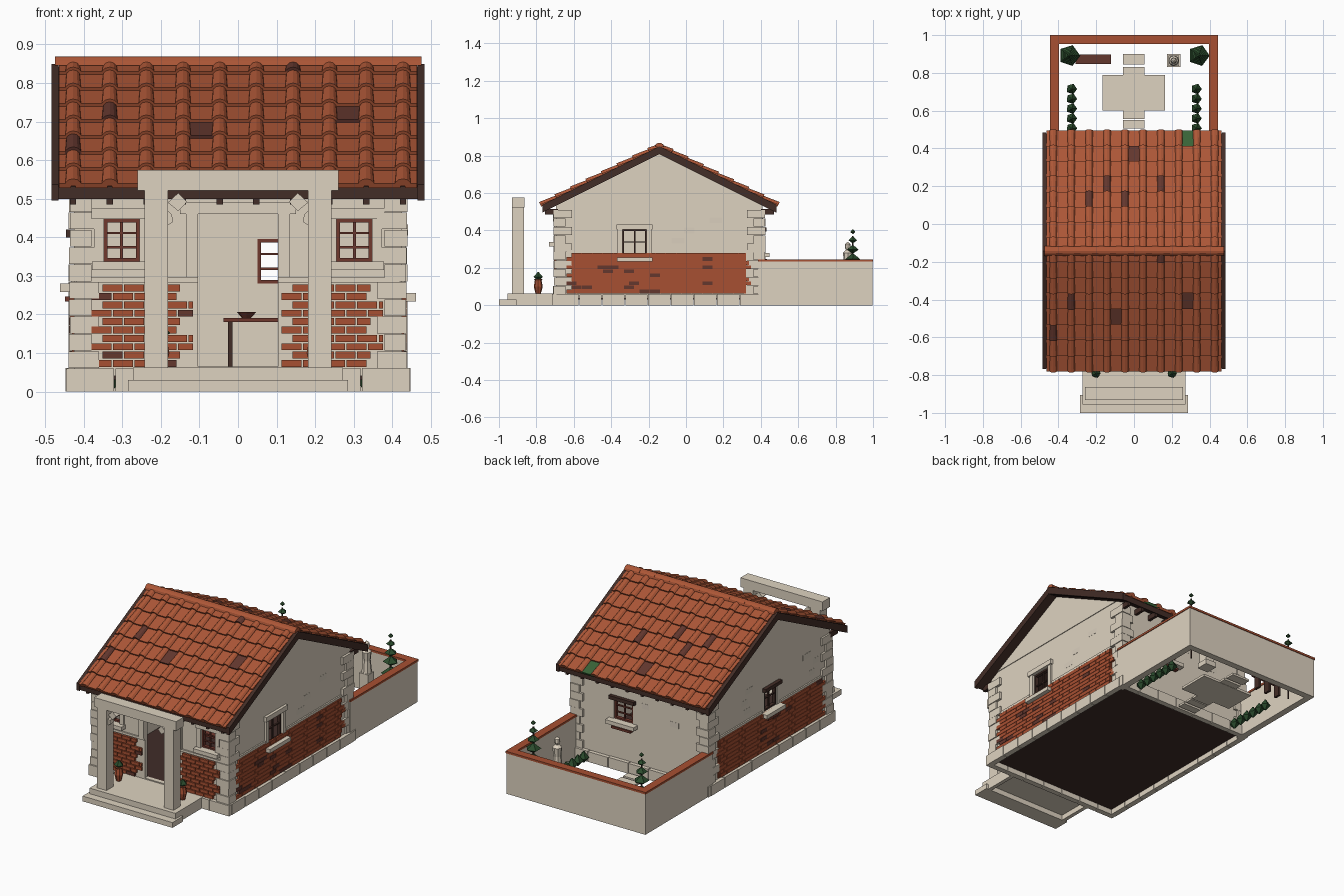
import bpy, bmesh, math, random

if "Cube" in bpy.data.objects:
    bpy.data.objects.remove(bpy.data.objects["Cube"])

random.seed(4)


def mat(name, c):
    m = bpy.data.materials.new(name)
    m.diffuse_color = (*c, 1)
    m.use_nodes = True
    m.node_tree.nodes["Principled BSDF"].inputs["Base Color"].default_value = m.diffuse_color
    return m


PLASTER = mat("plaster stone", (0.73, 0.65, 0.53))
PALE = mat("plaster patch", (0.70, 0.625, 0.515))
BRICK = mat("brick", (0.39, 0.08, 0.032))
DARKTILE = mat("burnt clay", (0.125, 0.038, 0.027))
TILE = mat("roof tile", (0.42, 0.095, 0.038))
WOOD = mat("dark wood", (0.055, 0.026, 0.020))
FRAME = mat("red brown wood", (0.16, 0.04, 0.027))
LEAF = mat("leaf green", (0.024, 0.072, 0.026))
GREENTILE = mat("green tile", (0.04, 0.125, 0.038))
FLOOR = mat("dark floor", (0.052, 0.026, 0.022))

XW, YF, YB, YR, K = 0.425, -0.695, 0.41, -0.1425, 0.50   # wall faces, ridge, roof slope


class Part:
    def __init__(self, name, *mats):
        self.name, self.mats, self.bm = name, mats, bmesh.new()

    def solid(self, rings, mi=0):
        """Loft closed rings of points and cap both ends."""
        vs = [[self.bm.verts.new(p) for p in r] for r in rings]
        n = len(vs[0])
        fs = [self.bm.faces.new((a[i], a[(i + 1) % n], b[(i + 1) % n], b[i]))
              for a, b in zip(vs, vs[1:]) for i in range(n)]
        fs += [self.bm.faces.new(vs[0][::-1]), self.bm.faces.new(vs[-1])]
        for f in fs:
            f.material_index = mi

    def box(self, x0, x1, y0, y1, z0, z1, mi=0):
        self.solid([[(x0, y0, z), (x1, y0, z), (x1, y1, z), (x0, y1, z)] for z in (z0, z1)], mi)

    def prism(self, x0, x1, yz, mi=0):
        self.solid([[(x, y, z) for y, z in yz] for x in (x0, x1)], mi)

    def lathe(self, x, y, rz, n=8, mi=0, a=0.0):
        self.solid([[(x + r * math.cos(a + 2 * math.pi * i / n), y + r * math.sin(a + 2 * math.pi * i / n), z)
                     for i in range(n)] for r, z in rz], mi)

    def on(self, side, u0, u1, n0, n1, z0, z1, mi=0):
        """Box on a wall: u runs along it, n points out of it."""
        if side == "front":
            self.box(u0, u1, YF - n1, YF - n0, z0, z1, mi)
        elif side == "back":
            self.box(u0, u1, YB + n0, YB + n1, z0, z1, mi)
        elif side == "right":
            self.box(XW + n0, XW + n1, u0, u1, z0, z1, mi)
        else:
            self.box(-XW - n1, -XW - n0, u0, u1, z0, z1, mi)

    def done(self):
        bmesh.ops.recalc_face_normals(self.bm, faces=self.bm.faces[:])
        me = bpy.data.meshes.new(self.name)
        self.bm.to_mesh(me)
        self.bm.free()
        for m in self.mats:
            me.materials.append(m)
        ob = bpy.data.objects.new(self.name, me)
        bpy.context.collection.objects.link(ob)
        return ob


# House shell with door and window openings cut out
WINDOWS = [("front", -0.302, 0.046, 0.337, 0.448), ("front", 0.302, 0.046, 0.337, 0.448),
           ("right", -0.275, 0.065, 0.255, 0.405), ("left", -0.16, 0.055, 0.28, 0.40),
           ("back", 0.11, 0.06, 0.28, 0.395)]
p = Part("house_walls", PLASTER)
eave = 0.81 - K * (YR - YF)
p.prism(-XW, XW, [(YF, 0.04), (YB, 0.04), (YB, eave), (YR, 0.81), (YF, eave)])
walls = p.done()
cutters = []
c = Part("cutter_inside")
c.box(-0.40, 0.40, YF + 0.025, YB - 0.025, -0.1, 1)
cutters.append(c.done())
for side, u, w, z0, z1 in WINDOWS + [("front", 0, 0.104, 0.065, 0.46)]:
    c = Part("cutter_" + side)
    c.on(side, u - w, u + w, -0.06, 0.06, z0, z1)
    cutters.append(c.done())
bpy.context.view_layer.objects.active = walls
for c in cutters:
    m = walls.modifiers.new("cut", "BOOLEAN")
    m.operation, m.solver, m.object = "DIFFERENCE", "EXACT", c
    bpy.ops.object.modifier_apply(modifier=m.name)
for c in cutters:
    bpy.data.objects.remove(c)

p = Part("floor", FLOOR)
p.box(-0.42, 0.42, YF + 0.005, YB - 0.005, 0.03, 0.064)
p.done()

# Window bars, stone surrounds and lintels
bars, trim = Part("window_frames", FRAME, WOOD), Part("window_surrounds", PLASTER, WOOD, FRAME)
for side, u, w, z0, z1 in WINDOWS:
    t, mi = 0.009, 0 if side in ("front", "back") else 1
    for a in (-w, w - t):
        bars.on(side, u + a, u + a + t, -0.025, -0.005, z0, z1, mi)
    bars.on(side, u - 0.004, u + 0.004, -0.02, -0.01, z0, z1, mi)
    for z in (z0, z1 - t):
        bars.on(side, u - w, u + w, -0.025, -0.005, z, z + t, mi)
    for f in ((1 / 3, 2 / 3) if mi == 0 else (0.55,)):
        z = z0 + f * (z1 - z0)
        bars.on(side, u - w, u + w, -0.02, -0.01, z - 0.003, z + 0.003, mi)
    if side in ("front", "right"):
        trim.on(side, u - w - 0.032, u + w + 0.032, 0, 0.016, z1, z1 + 0.028)
        for a in (-w - 0.025, w):
            trim.on(side, u + a, u + a + 0.025, 0, 0.01, z0, z1)
    else:
        trim.on(side, u - w - 0.02, u + w + 0.02, -0.01, 0.021, z1, z1 + 0.02, 1)
        trim.on(side, u - w, u + w, -0.01, 0.024, z0 - 0.046, z0 - 0.033, 2)
    trim.on(side, u - w - 0.03, u + w + 0.03, -0.01, 0.037, z0 - 0.022, z0)
bars.done()
trim.done()

# Brickwork: ragged ended courses, dark bricks scattered in
p = Part("brickwork", BRICK, DARKTILE)
SPANS = [("front", 0.113, 0.38), ("front", -0.38, -0.113), ("right", -0.64, 0.35), ("left", -0.64, 0.35)]
for side, a, b in SPANS:
    long_wall = side != "front"
    gap = 0.002 if long_wall else 0.004
    if long_wall:
        p.on(side, a + 0.03, b - 0.03, 0, 0.005, 0.062, 0.28)
    for r in range(10):
        z, odd = 0.064 + r * 0.0217, r % 2
        u = a + (0.028 if odd else 0)
        end = b - (0.0 if (r // 2) % 2 else 0.033)
        while u < end - 0.01:
            v = min(u + 0.056, end)
            p.on(side, u, v - gap, 0, 0.012, z, z + 0.0217 - gap, int(random.random() < 0.06))
            u = v
p.done()

# Corner stones, plinth, string course, gables
p = Part("corner_stones", PLASTER)
for sx in (-1, 1):
    for y, sy in ((YF, 1), (YB, -1)):
        for r in range(10):
            z, (lx, ly) = 0.06 + r * 0.045, ((0.045, 0.085) if r % 2 else (0.065, 0.05))
            o = 0.010 + 0.005 * random.random()
            xs = sorted((sx * (XW + o), sx * (XW - lx)))
            ys = sorted((y - sy * o, y + sy * ly))
            # thin plates on both faces of the corner
            p.box(*xs, *sorted((y - sy * o, y + sy * 0.005)), z + 0.001, z + 0.044)
            p.box(*sorted((sx * (XW + o), sx * (XW - 0.005))), *ys, z + 0.001, z + 0.044)
p.done()
p = Part("plinth_blocks", PLASTER)
for side, a, b, n in (("front", -0.447, 0.447, 7), ("back", -0.447, 0.447, 7),
                      ("left", YF, YB, 9), ("right", YF, YB, 9)):
    s = (b - a) / n
    for i in range(n):
        p.on(side, a + i * s + 0.002, a + (i + 1) * s - 0.002, -0.01, 0.022, 0,
             0.057 + 0.004 * random.random())
p.done()
p = Part("string_course", PLASTER)
for side, a, b in (("front", -0.42, -0.104), ("front", 0.104, 0.42), ("right", -0.64, -0.37),
                   ("right", -0.18, 0.38), ("left", -0.64, -0.245), ("left", -0.075, 0.38)):
    p.on(side, a, b, 0, 0.008, 0.283, 0.296)
p.done()
p = Part("gable_panels", PLASTER)
for s in (-1, 1):
    d = (0.809 - 0.56) / K
    p.prism(*sorted((s * XW, s * (XW + 0.004))), [(YR - d, 0.56), (YR + d, 0.56), (YR, 0.809)])
p.done()
p = Part("plaster_patches", PALE)
for side, a, b in (("back", -0.34, 0.0), ("right", -0.12, 0.3), ("left", 0.0, 0.3), ("left", -0.6, -0.3)):
    for i in range(3):
        u, z = random.uniform(a, b - 0.05), 0.33 + i * 0.055
        p.on(side, u, u + random.uniform(0.04, 0.07), 0, 0.0008, z, z + 0.03)
p.done()


# Roof deck, barge boards and rafter ends
def chevron(top, low, d):
    return [(YR - d, top - K * d), (YR, top), (YR + d, top - K * d),
            (YR + d, low - K * d), (YR, low), (YR - d, low - K * d)]


p = Part("roof_timber", WOOD)
p.prism(-0.467, 0.467, chevron(0.843, 0.81, 0.622))
for s in (-1, 1):
    p.prism(*sorted((s * 0.465, s * 0.484)), chevron(0.85, 0.808, 0.626))
for i in range(10):
    x = -0.4275 + i * 0.095
    for y in (-0.755, 0.40):
        p.box(x - 0.008, x + 0.008, y, y + 0.07, 0.485, 0.515)
p.done()

# Roof tiles: flat pans and tapered half round covers in overlapping courses
ANG = math.atan(K)
CA, SA = math.cos(ANG), math.sin(ANG)
ODD_PANS = {(1, 6, 4), (-1, 3, 7), (-1, 4, 3)}
ODD_COVERS = {(1, 4, 3), (1, 3, 2), (1, 3, 4), (1, 4, 6), (-1, 3, 1), (-1, 5, 0), (-1, 0, 6)}


def slope(s, x, d, h):
    return (x, YR + s * (d * CA + h * SA), 0.843 - d * SA + h * CA)


p = Part("roof_tiles", TILE, DARKTILE, GREENTILE)
for s in (-1, 1):
    start = -0.022 if s > 0 else -0.035
    L = (0.627 - start) / CA / 8
    for r in range(8):
        d0, d1 = max(start / CA + r * L, 0), start / CA + (r + 1) * L + 0.005
        for c in range(-1, 10):
            x = -0.38 + c * 0.095
            x0, x1 = max(x - 0.042, -0.464), min(x + 0.042, 0.464)
            mi = 2 if (s, r, c) == (1, 7, 7) else int((s, r, c) in ODD_PANS)
            p.solid([[slope(s, a, d, h) for a, h in ((x0, 0), (x1, 0), (x1, t), (x0, t))]
                     for d, t in ((d0, 0.005), (d1, 0.014))], mi)
        for c in range(10):
            x = -0.4275 + c * 0.095
            rings = [[slope(s, x + w * math.cos(math.pi * i / 6), d, b + w * 0.95 * math.sin(math.pi * i / 6))
                      for i in range(7)] for d, w, b in ((d0, 0.0185, 0.001), (d1, 0.0225, 0.006))]
            p.solid(rings, int((s, r, c) in ODD_COVERS))
p.done()
p = Part("ridge_tiles", TILE)
for i in range(10):
    x = -0.474 + i * 0.095
    p.solid([[(xx, YR + w * math.cos(math.pi * j / 6), 0.845 + 0.024 * math.sin(math.pi * j / 6))
              for j in range(7)] for xx, w in ((x, 0.026), (x + 0.095, 0.024))])
p.done()

# Porch: steps, posts, beam and braces
p = Part("porch_steps", PLASTER)
p.box(-0.285, 0.285, -1.0, -0.905, 0, 0.03)
p.box(-0.272, 0.272, -0.955, -0.70, 0.03, 0.062)
for s in (-1, 1):
    p.box(*sorted((s * 0.272, s * 0.25)), -0.905, -0.70, 0, 0.03)
p.done()
p = Part("porch_frame", PLASTER)
p.box(-0.26, 0.26, -0.931, -0.864, 0.522, 0.575)
for s in (-1, 1):
    p.box(*sorted((s * 0.182, s * 0.242)), -0.93, -0.865, 0.06, 0.524)
    for brace in ([(0.184, 0.43), (0.184, 0.47), (0.172, 0.46), (0.168, 0.44)],
                  [(0.155, 0.468), (0.182, 0.49), (0.155, 0.515), (0.132, 0.492)]):
        p.solid([[(s * x, y, z) for x, z in brace] for y in (-0.915, -0.88)])
p.done()
p = Part("door_surround", PLASTER)
for s in (-1, 1):
    p.on("front", *sorted((s * 0.104, s * 0.135)), 0, 0.012, 0.296, 0.46)
p.on("front", -0.15, 0.15, 0, 0.015, 0.46, 0.49)
p.done()

# Table and bowl indoors
p = Part("table", FRAME, WOOD)
p.box(-0.037, 0.2, -0.3, -0.12, 0.18, 0.191)
for x in (-0.026, 0.178):
    for y in (-0.295, -0.137):
        p.box(x, x + 0.012, y, y + 0.012, 0.064, 0.18, 1)
p.lathe(0.022, -0.21, ((0.012, 0.191), (0.025, 0.206)))
p.done()

# Courtyard walls with tile caps, and paving
p = Part("courtyard_wall", PLASTER, BRICK)
for z0, z1, e, mi in ((0, 0.233, 0, 0), (0.233, 0.245, 0.004, 1)):
    for s in (-1, 1):
        p.box(*sorted((s * (0.44 + e), s * (0.402 - e))), 0.385, 0.996 + e, z0, z1, mi)
    p.box(-0.402 + e, 0.402 - e, 0.958 - e, 0.996 + e, z0, z1, mi)
p.done()
p = Part("paving", PLASTER)
for a, b in ((0.445, 0.49), (0.505, 0.55), (0.557, 0.60), (0.79, 0.83), (0.845, 0.90)):
    p.box(-0.058, 0.055, a, b, 0, 0.012)
p.box(-0.168, 0.165, 0.60, 0.788, 0, 0.014)
p.done()

# Bench and statue
p = Part("bench", DARKTILE, WOOD)
p.box(-0.31, -0.122, 0.848, 0.897, 0.075, 0.09)
for x in (-0.29, -0.22, -0.15):
    p.box(x, x + 0.014, 0.853, 0.892, 0, 0.075, 1)
p.done()
p = Part("statue", PLASTER)
p.box(0.175, 0.245, 0.83, 0.9, 0, 0.03)
p.box(0.182, 0.238, 0.837, 0.893, 0.03, 0.16)
p.lathe(0.21, 0.865, ((0.028, 0.16), (0.021, 0.23), (0.026, 0.28), (0.010, 0.295),
                      (0.016, 0.31), (0.014, 0.328), (0.004, 0.338)))
p.done()

# Topiary trees, low hedges, potted plants
trees, pots = Part("plants", LEAF, WOOD), Part("pots", BRICK)


def bush(x, y, z, r, h):
    trees.lathe(x, y, ((0.15 * r, z - h), (r, z - 0.15 * h), (0.12 * r, z + h)), 5, 0, 2.5)


for s in (-1, 1):
    trees.lathe(s * 0.343, 0.892, ((0.005, 0), (0.005, 0.37)), 5, 1)
    for z, r in ((0.11, 0.058), (0.185, 0.052), (0.25, 0.042), (0.30, 0.033), (0.35, 0.024), (0.394, 0.014)):
        bush(s * 0.343, 0.892, z, r, 0.45 * r + 0.006)
    for i in range(6):
        bush(s * 0.33, 0.455 + i * 0.052, 0.035, 0.029, 0.032)
    pots.lathe(s * 0.202, -0.79, ((0.014, 0.062), (0.024, 0.10), (0.018, 0.132), (0.022, 0.14)))
    bush(s * 0.202, -0.79, 0.155, 0.026, 0.022)
trees.done()
pots.done()
